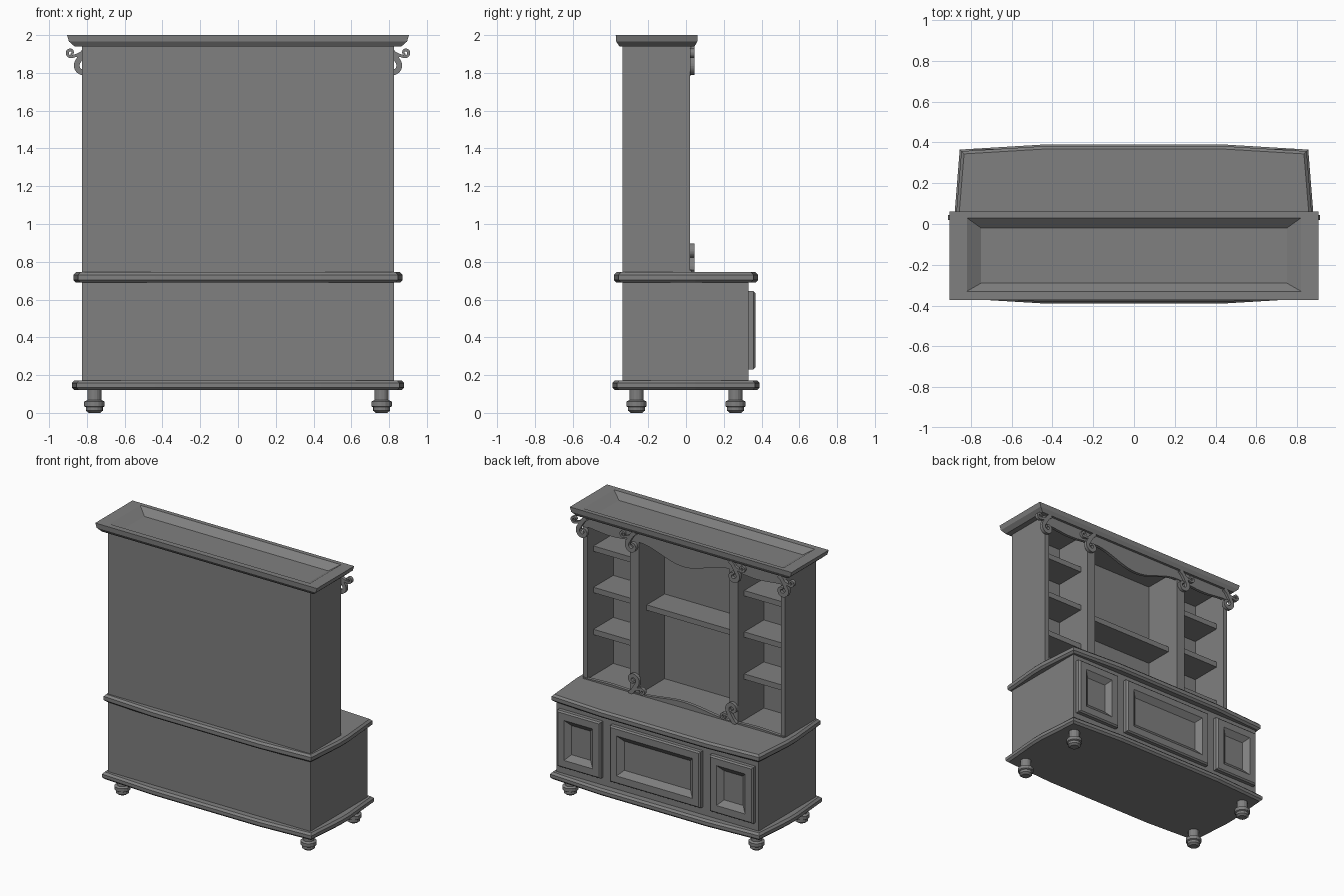
import bpy, bmesh
from math import sin, cos, pi, radians

if "Cube" in bpy.data.objects:
    bpy.data.objects.remove(bpy.data.objects["Cube"])

dark = bpy.data.materials.new("dark_grey")
dark.diffuse_color = (0.215, 0.215, 0.215, 1)
dark.use_nodes = True
dark.node_tree.nodes["Principled BSDF"].inputs["Base Color"].default_value = dark.diffuse_color


def finish(name, bm):
    bmesh.ops.recalc_face_normals(bm, faces=bm.faces)
    me = bpy.data.meshes.new(name)
    bm.to_mesh(me)
    bm.free()
    me.materials.append(dark)
    ob = bpy.data.objects.new(name, me)
    bpy.context.collection.objects.link(ob)
    return ob


def loft(name, rings):
    """Skin a list of equal-length point rings and cap both ends."""
    bm = bmesh.new()
    vs = [[bm.verts.new(p) for p in r] for r in rings]
    n = len(vs[0])
    for a, b in zip(vs, vs[1:]):
        for i in range(n):
            j = (i + 1) % n
            bm.faces.new((a[i], a[j], b[j], b[i]))
    bm.faces.new(vs[0])
    bm.faces.new(vs[-1])
    return finish(name, bm)


def rect(x0, x1, y0, y1, z):
    return [(x0, y0, z), (x1, y0, z), (x1, y1, z), (x0, y1, z)]


def box(name, x0, x1, y0, y1, z0, z1):
    return loft(name, [rect(x0, x1, y0, y1, z0), rect(x0, x1, y0, y1, z1)])


def strip(name, left, right, y0, y1):
    """Flat band between two (x, z) edges, given depth along y."""
    return loft(name, [[(a[0], y0, a[1]), (a[0], y1, a[1]), (b[0], y1, b[1]), (b[0], y0, b[1])]
                       for a, b in zip(left, right)])


# Bowed slabs: base moulding and worktop
def slab(name, hx, hy, z0, z1):
    quarter = [(hx, 0.05), (hx - 0.025, hy - 0.025), (0.44, hy)]
    half = quarter + [(-x, y) for x, y in reversed(quarter)]
    outline = half + [(-x, -y) for x, y in half]
    rings = []
    for z, d in ((z0, 0.014), (z0 + 0.014, 0), (z1 - 0.014, 0), (z1, 0.014)):
        rings.append([(x * (1 - d / hx), y * (1 - d / hy), z) for x, y in outline])
    loft(name, rings)


slab("base_moulding", 0.88, 0.39, 0.12, 0.172)
slab("worktop", 0.872, 0.382, 0.69, 0.745)
box("lower_cabinet", -0.825, 0.825, -0.335, 0.33, 0.15, 0.71)

# Turned feet
foot = [(0.03, 0), (0.045, 0.012), (0.045, 0.03), (0.054, 0.035), (0.054, 0.06), (0.038, 0.068), (0.038, 0.13)]
for sx in (-1, 1):
    for sy in (-1, 1):
        loft("foot", [[(sx * 0.76 + r * cos(i * pi / 8), sy * 0.262 + r * sin(i * pi / 8), z)
                       for i in range(16)] for r, z in foot])


# Recessed-panel doors
def door(name, x0, x1):
    z0, z1 = 0.23, 0.645
    rings = []
    for d, y in ((0, 0.325), (0, 0.357), (0.01, 0.367), (0.06, 0.367), (0.1, 0.334)):
        rings.append([(x0 + d, y, z0 + d), (x1 - d, y, z0 + d), (x1 - d, y, z1 - d), (x0 + d, y, z1 - d)])
    loft(name, rings)


door("middle_door", -0.37, 0.37)
door("left_door", -0.80, -0.445)
door("right_door", 0.445, 0.80)

# Open upper shelving
box("back_panel", -0.825, 0.825, -0.335, -0.28, 0.74, 1.945)
box("middle_shelf", -0.37, 0.37, -0.285, -0.07, 1.33, 1.37)
for s in (-1, 1):
    box("side_panel", *sorted((s * 0.79, s * 0.825)), -0.335, 0.022, 0.74, 1.945)
    box("divider", *sorted((s * 0.37, s * 0.44)), -0.285, 0.022, 0.74, 1.945)
    for z in (1.085, 1.395, 1.70):
        box("side_shelf", *sorted((s * 0.435, s * 0.795)), -0.285, -0.05, z - 0.04, z)

# Crown with a sunken top
loft("crown", [rect(-hx, hx, y0, y1, z) for hx, y0, y1, z in (
    (0.865, -0.352, 0.045, 1.94), (0.895, -0.37, 0.06, 1.966), (0.905, -0.372, 0.062, 2.0),
    (0.82, -0.33, 0.03, 2.0), (0.75, -0.29, -0.02, 1.955))])


# Wavy valance under the crown and wavy rail on the worktop
def wave(x):
    x = abs(x)
    if x < 0.37:
        return 0.5 + 0.5 * cos(pi * x / 0.37)
    return 0.2 * sin(pi * (x - 0.37) / 0.45) ** 2


xs = [-0.82 + 1.64 * i / 48 for i in range(49)]
strip("valance", [(x, 1.945) for x in xs], [(x, 1.87 - 0.085 * wave(x)) for x in xs], 0.005, 0.027)
strip("lower_rail", [(x, 0.74) for x in xs], [(x, 0.753 + 0.035 * wave(x)) for x in xs], 0.005, 0.03)


# Carved scrolls: two spirals joined into an S
def spiral(cx, cz, r0, r1, a0, a1, n=24):
    pts = []
    for i in range(n + 1):
        t = i / n
        r, a = r0 + (r1 - r0) * t, radians(a0 + (a1 - a0) * t)
        pts.append((cx + r * cos(a), cz + r * sin(a)))
    return pts


def ribbon(name, path, w):
    """Band along a path, thin at the curl and widening to w."""
    left, right = [], []
    for i, (x, z) in enumerate(path):
        p, q = path[max(i - 1, 0)], path[min(i + 1, len(path) - 1)]
        dx, dz = q[0] - p[0], q[1] - p[1]
        k = w * min(1, 0.5 + i / len(path)) / 2 / (dx * dx + dz * dz) ** 0.5
        left.append((x - dz * k, z + dx * k))
        right.append((x + dz * k, z - dx * k))
    strip(name, left, right, 0.02, 0.045)


small = spiral(0.066, 0.072, 0.007, 0.022, 280, -110) + [(0.035, 0.058), (0.008, 0.07), (-0.02, 0.095)]
large = spiral(-0.005, 0, 0.016, 0.042, -290, 45) + [(0.01, 0.055), (-0.01, 0.085), (-0.035, 0.105)]


def scroll(x, z, sx, sz):
    for part, w in ((small, 0.016), (large, 0.03)):
        ribbon("scroll", [(x + sx * u, z + sz * v) for u, v in part], w)


for s in (-1, 1):
    scroll(s * 0.82, 1.835, s, 1)
    scroll(s * 0.42, 1.835, s, 1)
    scroll(s * 0.40, 0.85, -s, -1)
